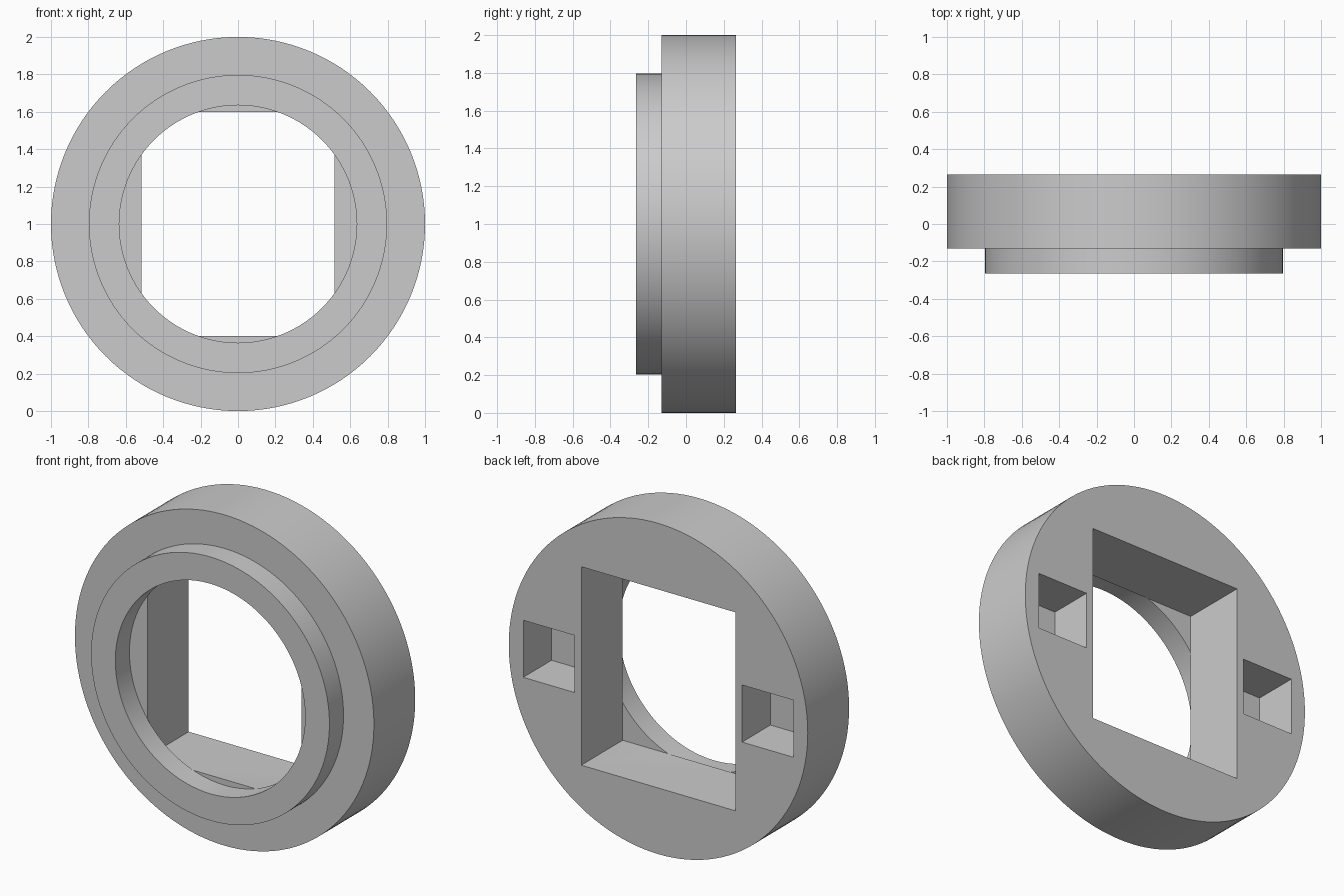
import bpy
import math

default = bpy.data.objects.get("Cube")
if default:
    bpy.data.objects.remove(default, do_unlink=True)

RADIUS = 1.0
BACK, STEP, FRONT = 0.265, -0.13, -0.265
POCKET_FLOOR = BACK - 0.27

grey = bpy.data.materials.new("plain_grey")
grey.use_nodes = True
colour = (0.6, 0.6, 0.6, 1)
grey.diffuse_color = colour
grey.node_tree.nodes["Principled BSDF"].inputs["Base Color"].default_value = colour


def cylinder(name, radius, y0, y1):
    """Round solid along y between two depths."""
    bpy.ops.mesh.primitive_cylinder_add(
        vertices=128, radius=radius, depth=y1 - y0,
        location=(0, (y0 + y1) / 2, RADIUS), rotation=(math.pi / 2, 0, 0))
    return finish(name)


def block(name, x, width, height, y0, y1):
    """Box centred on the axis height between two depths."""
    bpy.ops.mesh.primitive_cube_add(size=1, location=(x, (y0 + y1) / 2, RADIUS))
    bpy.context.object.scale = (width, y1 - y0, height)
    return finish(name)


def finish(name):
    obj = bpy.context.object
    obj.name = name
    obj.data.materials.append(grey)
    bpy.ops.object.transform_apply(location=True, rotation=True, scale=True)
    return obj


def combine(target, tool, operation):
    """Apply a boolean and remove the tool object."""
    mod = target.modifiers.new(operation, "BOOLEAN")
    mod.operation, mod.solver, mod.object = operation, "EXACT", tool
    bpy.context.view_layer.objects.active = target
    bpy.ops.object.modifier_apply(modifier=mod.name)
    bpy.data.objects.remove(tool, do_unlink=True)


# Main disc with a rectangular opening right through it
body = cylinder("ring_body", RADIUS, STEP, BACK)
combine(body, block("opening_cutter", 0, 1.03, 1.2, -0.5, 0.5), "DIFFERENCE")

# Blind square pockets on the back, one each side
for side in (-1, 1):
    pocket = block("pocket_cutter", side * 0.732, 0.342, 0.345, POCKET_FLOOR, 0.5)
    combine(body, pocket, "DIFFERENCE")

# Raised front collar with a round bore
collar = cylinder("front_collar", 0.797, FRONT, STEP)
combine(collar, cylinder("bore_cutter", 0.635, -0.5, 0.5), "DIFFERENCE")
combine(body, collar, "UNION")

# Smooth round walls, crisp edges
bpy.ops.object.select_all(action="DESELECT")
body.select_set(True)
bpy.context.view_layer.objects.active = body
bpy.ops.object.shade_smooth_by_angle(angle=math.radians(30))
